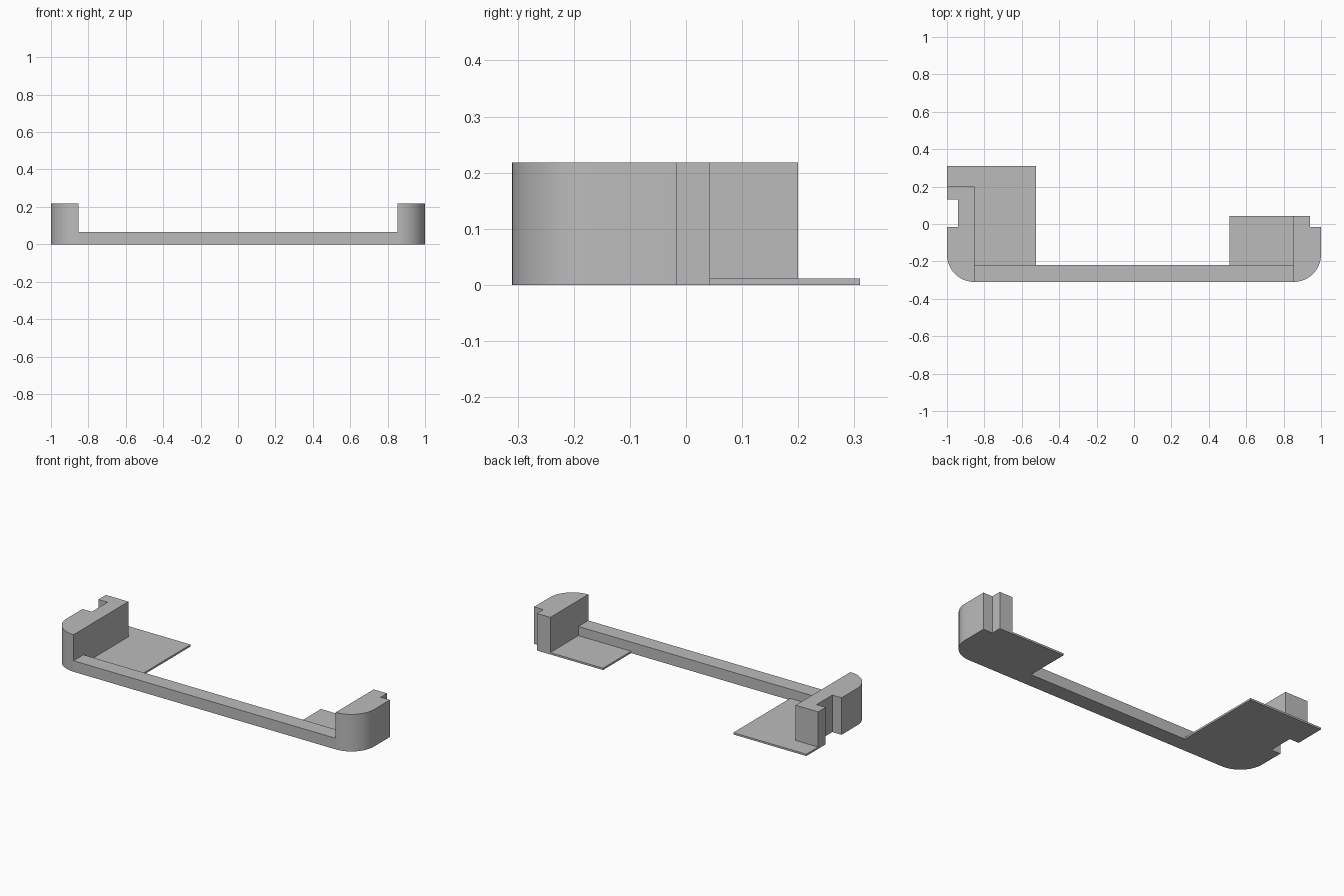
import bpy
import bmesh
from math import cos, sin, pi

cube = bpy.data.objects.get("Cube")
if cube:
    bpy.data.objects.remove(cube, do_unlink=True)

grey = bpy.data.materials.new("plain grey")
grey.use_nodes = True
colour = (0.5, 0.5, 0.5, 1)
grey.diffuse_color = colour
grey.node_tree.nodes["Principled BSDF"].inputs["Base Color"].default_value = colour

FRONT, BAR_BACK = -0.31, -0.218
INNER, RADIUS = 0.853, 0.147
WALL_TOP, BAR_TOP, PLATE_TOP = 0.218, 0.065, 0.011


def extrude(name, outline, height):
    """Raise a floor outline into a solid, smooth only across its curves."""
    bm = bmesh.new()
    face = bm.faces.new([bm.verts.new((x, y, 0)) for x, y in outline])
    raised = bmesh.ops.extrude_face_region(bm, geom=[face])["geom"]
    top = [v for v in raised if isinstance(v, bmesh.types.BMVert)]
    bmesh.ops.translate(bm, vec=(0, 0, height), verts=top)
    bmesh.ops.recalc_face_normals(bm, faces=bm.faces)
    mesh = bpy.data.meshes.new(name)
    bm.to_mesh(mesh)
    bm.free()
    mesh.materials.append(grey)
    obj = bpy.data.objects.new(name, mesh)
    bpy.context.collection.objects.link(obj)
    bpy.ops.object.select_all(action="DESELECT")
    obj.select_set(True)
    bpy.context.view_layer.objects.active = obj
    bpy.ops.object.shade_smooth_by_angle(angle=pi / 6)
    return obj


def end_wall(name, side, outer_edge, back):
    """End block with a rounded front corner; outer_edge holds its notch."""
    steps = 16
    corner = [(INNER + RADIUS * sin(a), FRONT + RADIUS * (1 - cos(a)))
              for a in (pi / 2 * i / steps for i in range(steps + 1))]
    outline = corner + outer_edge + [(INNER, back)]
    return extrude(name, [(side * x, y) for x, y in outline], WALL_TOP)


# End walls with notched outer sides
end_wall("left_end_wall", 1, [(1, -0.017), (0.94, -0.017), (0.94, 0.043)], 0.043)
end_wall("right_end_wall", -1,
         [(1, -0.017), (0.94, -0.017), (0.94, 0.13), (1, 0.13), (1, 0.2)], 0.2)

# Front bar joining the walls
extrude("front_bar", [(-INNER, FRONT), (INNER, FRONT),
                      (INNER, BAR_BACK), (-INNER, BAR_BACK)], BAR_TOP)

# Thin floor plates behind the bar
extrude("left_floor_plate", [(0.51, BAR_BACK), (INNER, BAR_BACK),
                             (INNER, 0.043), (0.51, 0.043)], PLATE_TOP)
extrude("right_floor_plate", [(-INNER, BAR_BACK), (-0.525, BAR_BACK),
                              (-0.525, 0.31), (-1, 0.31),
                              (-1, 0.2), (-INNER, 0.2)], PLATE_TOP)
